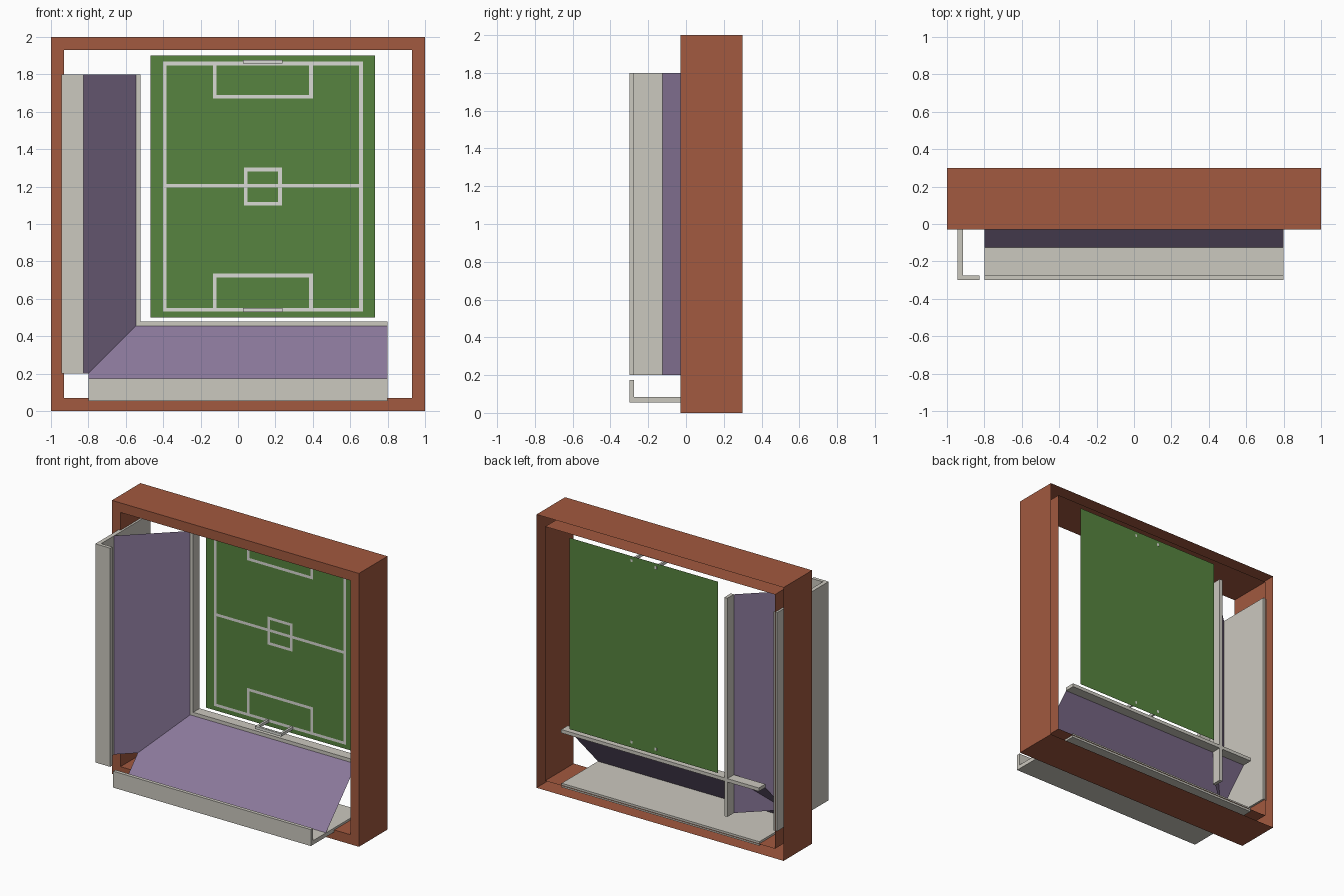
import bpy, bmesh
from mathutils import Vector

if "Cube" in bpy.data.objects:
    bpy.data.objects.remove(bpy.data.objects["Cube"])


def material(name, rgb):
    m = bpy.data.materials.new(name)
    m.diffuse_color = (*rgb, 1)
    m.use_nodes = True
    m.node_tree.nodes["Principled BSDF"].inputs["Base Color"].default_value = m.diffuse_color
    return m


BROWN = material("brick_brown", (0.36, 0.10, 0.05))
GREEN = material("grass_green", (0.095, 0.23, 0.05))
PURPLE = material("stand_purple", (0.26, 0.19, 0.33))
STONE = material("pale_stone", (0.60, 0.58, 0.52))
WHITE = material("line_white", (0.70, 0.70, 0.66))


def finish(bm, name, mat, normals=True):
    if normals:
        bmesh.ops.recalc_face_normals(bm, faces=bm.faces[:])
    me = bpy.data.meshes.new(name)
    bm.to_mesh(me)
    bm.free()
    me.materials.append(mat)
    ob = bpy.data.objects.new(name, me)
    bpy.context.collection.objects.link(ob)
    return ob


def rect(bm, x0, x1, z0, z1, y):
    # flat upright rectangle facing the front
    pts = [(x0, y, z0), (x1, y, z0), (x1, y, z1), (x0, y, z1)]
    bm.faces.new([bm.verts.new(p) for p in pts])


def extrude_profile(name, profile, mat, place, closed=True):
    # sweep a (y, z) profile along the stand from -0.8 to 0.8
    bm = bmesh.new()
    a = [bm.verts.new(place(-0.8, y, z)) for y, z in profile]
    b = [bm.verts.new(place(0.8, y, z)) for y, z in profile]
    n = len(profile)
    for i in range(n if closed else n - 1):
        j = (i + 1) % n
        bm.faces.new((a[i], a[j], b[j], b[i]))
    if closed:
        bm.faces.new(a)
        bm.faces.new(b[::-1])
        return finish(bm, name, mat)
    # open sheet: point its face to the front
    bm.normal_update()
    for f in bm.faces:
        if f.normal.y > 0:
            f.normal_flip()
    return finish(bm, name, mat, normals=False)


# outer frame: front ring with inner and outer walls, open at the back
F, B = -0.03, 0.30
bm = bmesh.new()
loops = []
for r, y in ((1.0, B), (1.0, F), (0.93, F), (0.93, B)):
    loops.append([bm.verts.new((sx * r, y, 1 + sz * r))
                  for sx, sz in ((-1, -1), (1, -1), (1, 1), (-1, 1))])
for p, q in zip(loops, loops[1:]):
    for i in range(4):
        j = (i + 1) % 4
        bm.faces.new((p[i], p[j], q[j], q[i]))
bm.normal_update()
if any(f.normal.y > 0.5 for f in bm.faces):
    bmesh.ops.reverse_faces(bm, faces=bm.faces[:])
finish(bm, "outer_frame", BROWN, normals=False)

# two matching stands: one along the bottom, one up the left side
lower = lambda x, y, z: Vector((x, y, z))
side = lambda x, y, z: Vector((z - 1, y, x + 1))
for label, place in (("lower", lower), ("left", side)):
    extrude_profile(label + "_stand_base",
                    [(-0.30, 0.055), (0.295, 0.055), (0.295, 0.085),
                     (-0.275, 0.085), (-0.275, 0.175), (-0.30, 0.175)],
                    STONE, place)
    extrude_profile(label + "_stand_slope",
                    [(-0.125, 0.085), (0.225, 0.455)], PURPLE, place, closed=False)
    extrude_profile(label + "_stand_top_rail",
                    [(0.225, 0.455), (0.30, 0.455), (0.30, 0.48), (0.225, 0.48)],
                    STONE, place)

# pitch
CX, CZ = 0.133, 1.2
bm = bmesh.new()
rect(bm, CX - 0.6, CX + 0.6, CZ - 0.7, CZ + 0.7, 0.299)
finish(bm, "pitch", GREEN, normals=False)

# pitch markings
W = 0.02
LY = 0.296
bm = bmesh.new()


def outline(x0, x1, z0, z1):
    rect(bm, x0, x1, z0, z0 + W, LY)
    rect(bm, x0, x1, z1 - W, z1, LY)
    rect(bm, x0, x0 + W, z0 + W, z1 - W, LY)
    rect(bm, x1 - W, x1, z0 + W, z1 - W, LY)


outline(CX - 0.535, CX + 0.535, 0.532, 1.868)
outline(CX - 0.102, CX + 0.102, 1.098, 1.302)
# halfway line on both sides of the centre box and through it
rect(bm, CX - 0.515, CX - 0.102, 1.194, 1.214, LY)
rect(bm, CX - 0.082, CX + 0.082, 1.194, 1.214, LY)
rect(bm, CX + 0.102, CX + 0.515, 1.194, 1.214, LY)
# penalty boxes
for z_line, z0, z1 in ((0.735, 0.552, 0.715), (1.69, 1.69, 1.848)):
    rect(bm, CX - 0.267, CX + 0.267, z_line - W, z_line, LY)
    rect(bm, CX - 0.267, CX - 0.247, z0, z1, LY)
    rect(bm, CX + 0.247, CX + 0.267, z0, z1, LY)
finish(bm, "pitch_markings", WHITE, normals=False)

# goals: a U of two posts and a crossbar standing out from the pitch
for label, z in (("lower", 0.54), ("upper", 1.868)):
    bm = bmesh.new()
    h, t, yb, yf = 0.106, 0.016, 0.30, 0.16
    prof = [(-h, yb), (-h, yf), (h, yf), (h, yb),
            (h - t, yb), (h - t, yf + t), (-h + t, yf + t), (-h + t, yb)]
    face = bm.faces.new([bm.verts.new((CX + x, y, z - 0.01)) for x, y in prof])
    ext = bmesh.ops.extrude_face_region(bm, geom=[face], use_keep_orig=True)
    bmesh.ops.translate(bm, vec=(0, 0, 0.02),
                        verts=[v for v in ext["geom"] if isinstance(v, bmesh.types.BMVert)])
    finish(bm, label + "_goal", WHITE)
